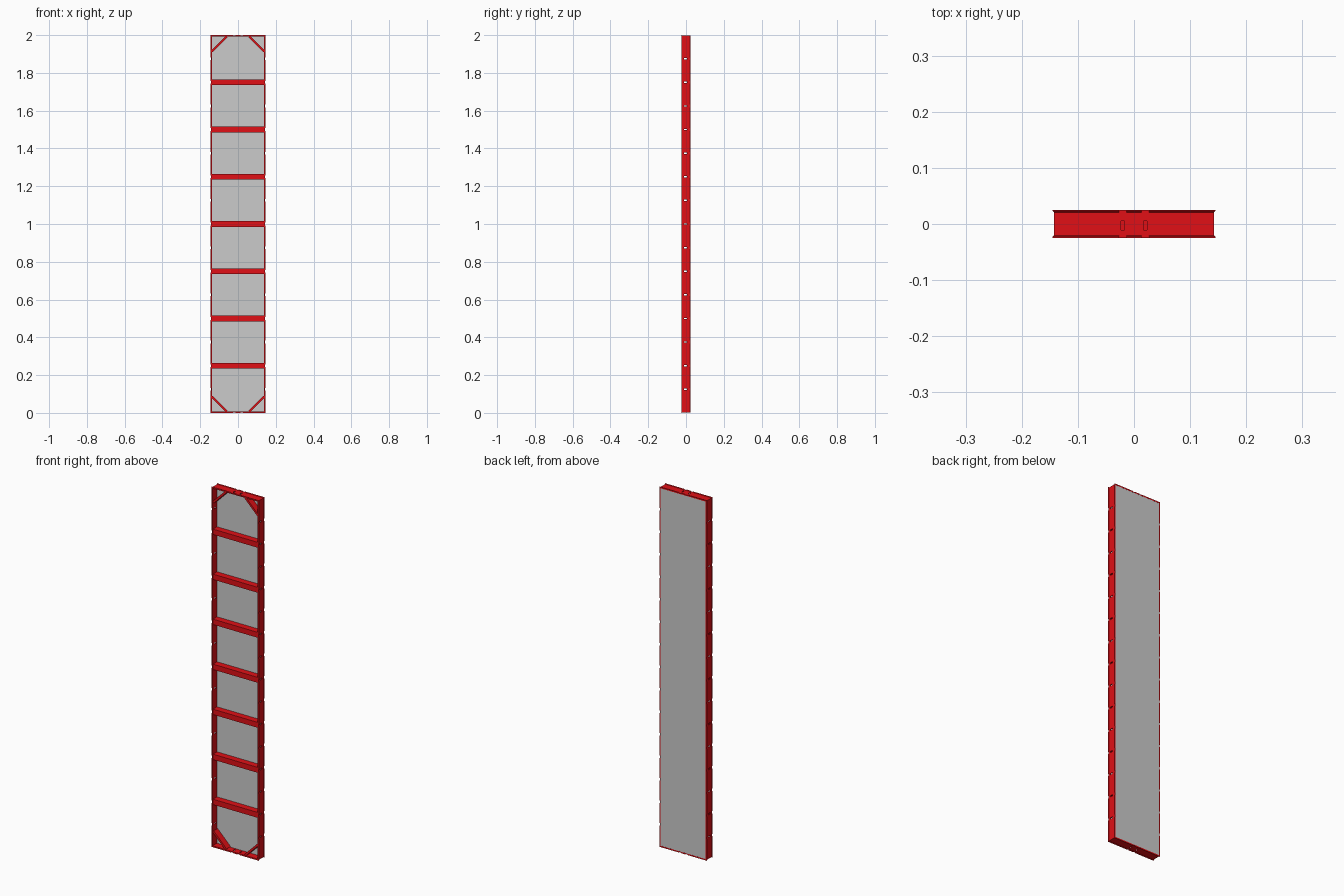
import bpy, bmesh
from mathutils import Matrix, Vector
from math import radians

if "Cube" in bpy.data.objects:
    bpy.data.objects.remove(bpy.data.objects["Cube"])

HW, H, HD = 0.1455, 2.0, 0.025      # half width, height, half depth
WALL, GROOVE = 0.0075, 0.003        # frame thickness, outer groove depth

red = bpy.data.materials.new("red_paint")
red.diffuse_color = (0.75, 0.005, 0.008, 1)
red.use_nodes = True
red.node_tree.nodes["Principled BSDF"].inputs["Base Color"].default_value = red.diffuse_color


def make(name, bm, mat=None):
    bmesh.ops.recalc_face_normals(bm, faces=bm.faces)
    me = bpy.data.meshes.new(name)
    bm.to_mesh(me)
    bm.free()
    ob = bpy.data.objects.new(name, me)
    bpy.context.collection.objects.link(ob)
    if mat:
        me.materials.append(mat)
    return ob


def add_box(bm, c, s, rot=0):
    m = (Matrix.Translation(Vector(c)) @ Matrix.Rotation(rot, 4, 'Y')
         @ Matrix.Diagonal((*s, 1)))
    bmesh.ops.create_cube(bm, size=1, matrix=m)


# Edge frame: grooved profile (inset, y) swept around the rectangle with mitred corners
profile = [(0, -HD), (0, -0.0225), (GROOVE, -0.0205), (GROOVE, 0.0205), (0, 0.0235),
           (0, HD), (WALL, HD), (WALL, -HD)]
bm = bmesh.new()
rings = []
for sx, top in ((-1, 0), (1, 0), (1, 1), (-1, 1)):
    rings.append([bm.verts.new((sx * (HW - d), y, H - d if top else d)) for d, y in profile])
n = len(profile)
for i in range(4):
    a, b = rings[i], rings[(i + 1) % 4]
    for j in range(n):
        k = (j + 1) % n
        bm.faces.new((a[j], a[k], b[k], b[j]))
frame = make("edge_frame", bm, red)

# Cutters: wedge slots through the frame and notches through the groove lips
slots, notches = bmesh.new(), bmesh.new()
ND = GROOVE - 0.0002
for i in range(1, 16):
    z = i * 0.125
    for s in (-1, 1):
        add_box(slots, (s * HW, -0.003, z), (0.03, 0.016, 0.007))
        add_box(notches, (s * (HW - ND + 0.01), 0, z), (0.02, 0.08, 0.014))
for x in (-0.02, 0.02):
    for z, s in ((0, -1), (H, 1)):
        add_box(slots, (x, -0.003, z), (0.007, 0.016, 0.03))
        add_box(notches, (x, 0, z + s * (0.01 - ND)), (0.014, 0.08, 0.02))
for name, cb in (("slot_cutter", slots), ("notch_cutter", notches)):
    cut = make(name, cb)
    cut.hide_render = True
    cut.hide_viewport = True
    mod = frame.modifiers.new(name, 'BOOLEAN')
    mod.operation = 'DIFFERENCE'
    mod.solver = 'EXACT'
    mod.object = cut

# Facing sheet set into the back of the frame
bm = bmesh.new()
add_box(bm, (0, 0.0188, H / 2), (2 * (HW - WALL), 0.0116, H - 2 * WALL))
make("facing_sheet", bm)

# Cross ribs: channels open towards the sheet
RW = 2 * (HW - WALL)
for i in range(1, 8):
    pts = [(0.013, -0.015), (-0.022, -0.015), (-0.022, 0.015), (0.013, 0.015),
           (0.013, 0.012), (-0.019, 0.012), (-0.019, -0.012), (0.013, -0.012)]
    bm = bmesh.new()
    face = bm.faces.new([bm.verts.new((-RW / 2, y, z + i * 0.25)) for y, z in pts])
    ext = bmesh.ops.extrude_face_region(bm, geom=[face])
    bmesh.ops.translate(bm, vec=(RW, 0, 0),
                        verts=[v for v in ext["geom"] if isinstance(v, bmesh.types.BMVert)])
    bm.faces.ensure_lookup_table()
    if face.is_valid and len(bm.faces) < len(pts) + 2:
        bm.faces.new(face.verts)
    make(f"cross_rib_{i}", bm, red)

# Diagonal corner braces
for sx in (-1, 1):
    for z, sz in ((0.05, -1), (H - 0.05, 1)):
        bm = bmesh.new()
        add_box(bm, (sx * 0.0985, -0.0045, z + sz * 0.003), (0.112, 0.035, 0.011),
                radians(45 * sx * sz))
        make(f"corner_brace_{'right' if sx > 0 else 'left'}_{'top' if sz > 0 else 'bottom'}",
             bm, red)
